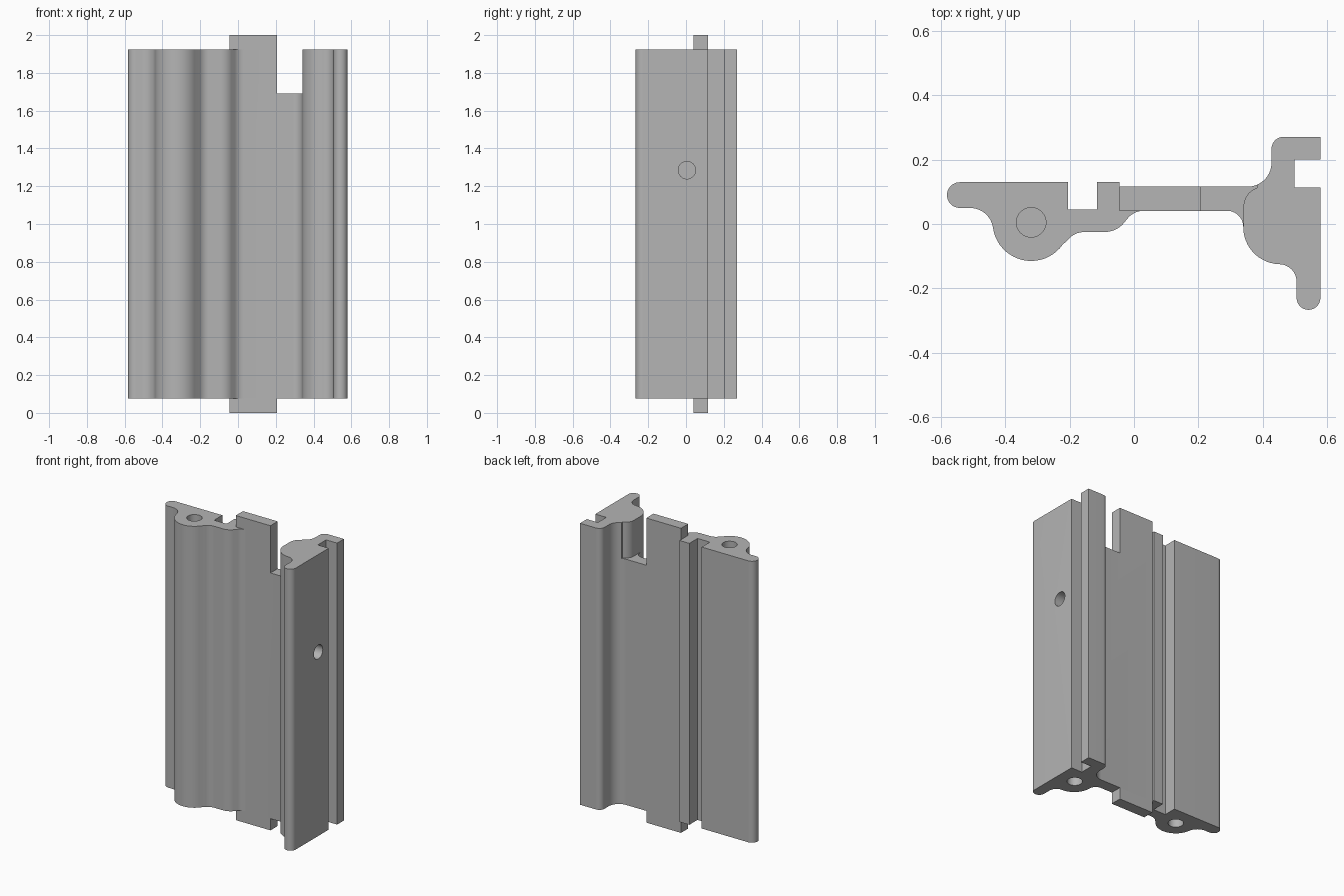
import bpy, bmesh
from math import sin, cos, radians, pi
from mathutils import Matrix

cube = bpy.data.objects.get("Cube")
if cube:
    bpy.data.objects.remove(cube, do_unlink=True)

grey = bpy.data.materials.new("plain grey")
grey.use_nodes = True
colour = (0.46, 0.46, 0.46, 1)
grey.diffuse_color = colour
grey.node_tree.nodes["Principled BSDF"].inputs["Base Color"].default_value = colour

BOTTOM, TOP = 0.077, 1.925


def arc(cx, cy, r, start, end):
    """Points along an arc, angles in degrees."""
    n = max(4, round(abs(end - start) / 7))
    steps = [radians(start + (end - start) * i / n) for i in range(n + 1)]
    return [(cx + r * cos(a), cy + r * sin(a)) for a in steps]


def make_object(name, bm):
    bmesh.ops.recalc_face_normals(bm, faces=bm.faces)
    mesh = bpy.data.meshes.new(name)
    bm.to_mesh(mesh)
    bm.free()
    mesh.materials.append(grey)
    obj = bpy.data.objects.new(name, mesh)
    bpy.context.collection.objects.link(obj)
    return obj


def extrude(name, points, z0, z1):
    """Closed outline in plan, raised from z0 to z1."""
    bm = bmesh.new()
    face = bm.faces.new([bm.verts.new((x, y, z0)) for x, y in points])
    made = bmesh.ops.extrude_face_region(bm, geom=[face])["geom"]
    verts = [v for v in made if isinstance(v, bmesh.types.BMVert)]
    bmesh.ops.translate(bm, verts=verts, vec=(0, 0, z1 - z0))
    return make_object(name, bm)


def drill(name, place, axis, depth):
    """Round cutter centred on the mouth of a blind hole."""
    bm = bmesh.new()
    turn = Matrix.Rotation(pi / 2, 4, 'Y') if axis == 'X' else Matrix()
    bmesh.ops.create_cone(bm, cap_ends=True, segments=40, radius1=0.046,
                          radius2=0.046, depth=2 * depth,
                          matrix=Matrix.Translation(place) @ turn)
    return make_object(name, bm)


def rect(x0, x1, y0, y1):
    return [(x0, y0), (x1, y0), (x1, y1), (x0, y1)]


# Back outline: flat flange, narrow slot, rib and web
outline = [(-0.205, 0.13), (-0.205, 0.045), (-0.115, 0.045),
           (-0.115, 0.13), (-0.045, 0.13), (-0.045, 0.116)]
# Rear lip and side slot
outline += arc(0.353, 0.191, 0.075, -90, 0)
outline += arc(0.465, 0.234, 0.037, 180, 90)
outline += [(0.58, 0.271), (0.58, 0.2), (0.5, 0.2), (0.5, 0.113), (0.58, 0.113)]
# Front lip and rounded block
outline += arc(0.543, -0.23, 0.037, 0, -180)
outline += arc(0.451, -0.18, 0.055, 0, 90)
outline += arc(0.455, -0.01, 0.115, -92, -180)
# Web front with its fillets
outline += arc(0.29, -0.009, 0.05, 0, 90)
outline += arc(0.03, -0.024, 0.065, 90, 135)
outline += arc(-0.092, 0.055, 0.08, -45, -90)
outline += arc(-0.155, -0.09, 0.065, 90, 143)
# Screw boss and rounded flange end
outline += arc(-0.32, 0.005, 0.12, -35, -172)
outline += arc(-0.51, -0.022, 0.072, 8, 90)
outline += arc(-0.542, 0.09, 0.04, -90, -270)

body = extrude("extruded_body", outline, BOTTOM, TOP)

# Upper notch beside the block, then the blind holes
notch = [(0.207, -0.05), (0.341, -0.05)] + arc(0.401, 0.055, 0.06, 180, 108)
notch += [(0.385, 0.16), (0.207, 0.16)]
cutters = [
    extrude("notch_cutter", notch, 1.69, 2.1),
    drill("boss_top_hole_cutter", (-0.32, 0.005, TOP), 'Z', 0.3),
    drill("boss_bottom_hole_cutter", (-0.32, 0.005, BOTTOM), 'Z', 0.3),
    drill("block_bottom_hole_cutter", (0.46, 0.0, BOTTOM), 'Z', 0.3),
    drill("side_hole_cutter", (0.58, 0.005, 1.285), 'X', 0.12),
]
bpy.ops.object.select_all(action='DESELECT')
bpy.context.view_layer.objects.active = body
body.select_set(True)
for cutter in cutters:
    cutter.hide_render = True
    mod = body.modifiers.new(cutter.name, 'BOOLEAN')
    mod.operation = 'DIFFERENCE'
    mod.solver = 'EXACT'
    mod.object = cutter
    bpy.ops.object.modifier_apply(modifier=mod.name)
    bpy.data.objects.remove(cutter, do_unlink=True)
bpy.ops.object.shade_smooth_by_angle(angle=radians(25))

# Tabs that continue the web past both ends
for name, z0, z1 in (("bottom_tab", 0, BOTTOM), ("top_tab", TOP, 2)):
    extrude(name, rect(-0.045, 0.207, 0.041, 0.116), z0, z1)
